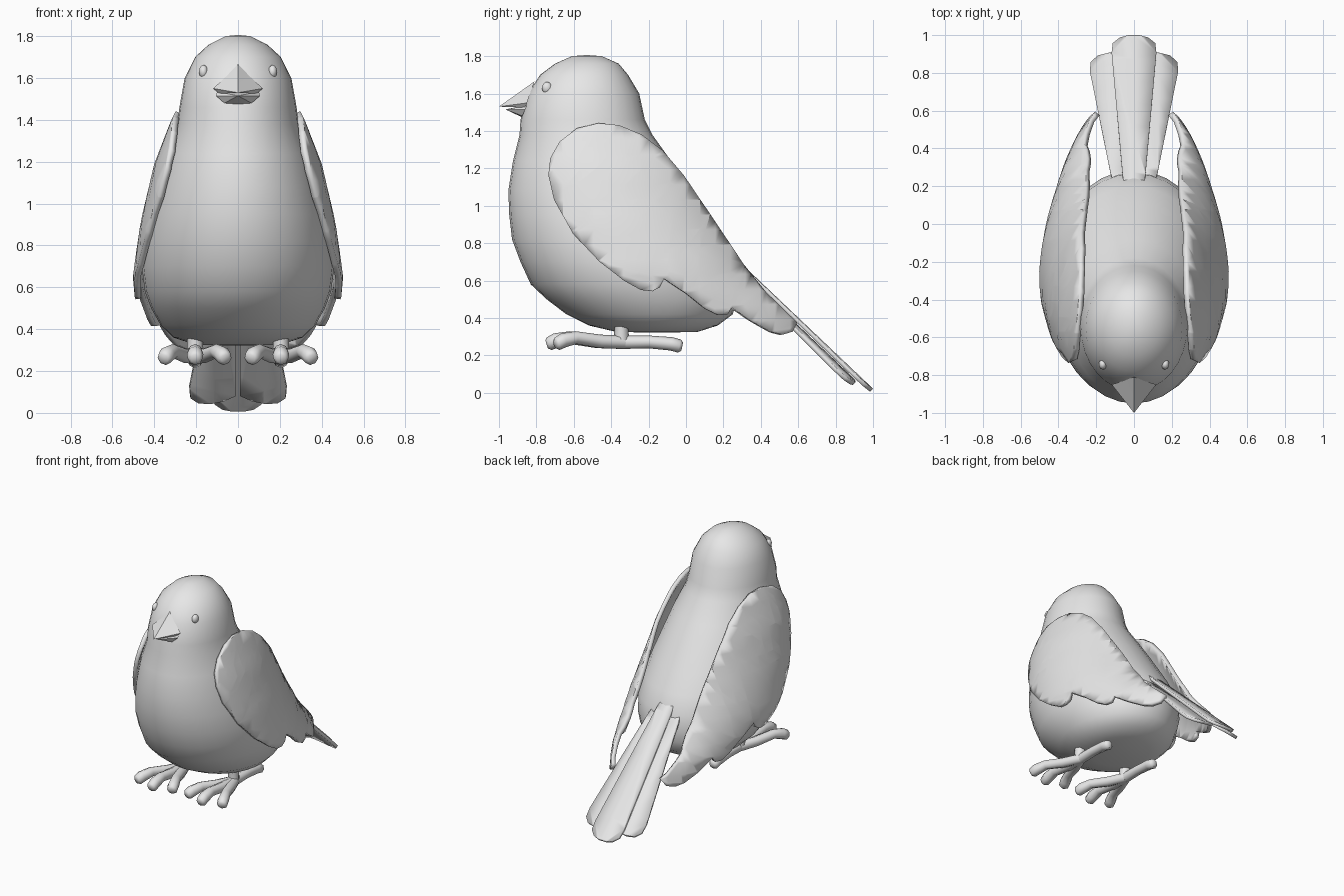
import bpy, bmesh, math
from mathutils import Vector

if "Cube" in bpy.data.objects:
    bpy.data.objects.remove(bpy.data.objects["Cube"])

grey = bpy.data.materials.new("plain_grey")
grey.diffuse_color = (0.8, 0.8, 0.8, 1)
grey.use_nodes = True
grey.node_tree.nodes["Principled BSDF"].inputs["Base Color"].default_value = grey.diffuse_color


def finish(name, bm, angle=40, thickness=0):
    bmesh.ops.recalc_face_normals(bm, faces=bm.faces[:])
    me = bpy.data.meshes.new(name)
    bm.to_mesh(me)
    bm.free()
    me.materials.append(grey)
    ob = bpy.data.objects.new(name, me)
    bpy.context.collection.objects.link(ob)
    if thickness:
        mod = ob.modifiers.new("thickness", 'SOLIDIFY')
        mod.thickness = thickness
        mod.offset = 0
    bpy.ops.object.select_all(action='DESELECT')
    ob.select_set(True)
    bpy.context.view_layer.objects.active = ob
    bpy.ops.object.shade_smooth_by_angle(angle=math.radians(angle))
    return ob


def table(rows, z):
    """Interpolate rows of (z, a, b, ...) at height z."""
    if z <= rows[0][0]:
        return rows[0][1:]
    for p, q in zip(rows, rows[1:]):
        if z <= q[0]:
            t = (z - p[0]) / (q[0] - p[0])
            return [a + (b - a) * t for a, b in zip(p[1:], q[1:])]
    return rows[-1][1:]


def sheet(outline, place, step=0.08):
    """Flat outline cut into a grid, then placed in space."""
    bm = bmesh.new()
    bm.faces.new([bm.verts.new((a, b, 0)) for a, b in outline])
    bmesh.ops.triangulate(bm, faces=bm.faces[:])
    for axis in (0, 1):
        no = Vector((0, 0, 0))
        no[axis] = 1
        lo = min(p[axis] for p in outline)
        hi = max(p[axis] for p in outline)
        k = lo + step * 0.97
        while k < hi:
            bmesh.ops.bisect_plane(bm, geom=bm.verts[:] + bm.edges[:] + bm.faces[:],
                                   plane_co=no * k, plane_no=no)
            k += step
    for v in bm.verts:
        v.co = place(v.co.x, v.co.y)
    return bm


# Body and head: stacked elliptical rings (height, front, back, half width)
rings = [(0.325, -0.37, 0.06, 0.20), (0.36, -0.52, 0.17, 0.31), (0.42, -0.64, 0.25, 0.37),
         (0.50, -0.745, 0.275, 0.415), (0.58, -0.83, 0.285, 0.445), (0.70, -0.885, 0.265, 0.46),
         (0.82, -0.93, 0.20, 0.45), (0.95, -0.945, 0.115, 0.425), (1.08, -0.95, 0.03, 0.39),
         (1.24, -0.925, -0.08, 0.345), (1.38, -0.89, -0.18, 0.29), (1.46, -0.885, -0.22, 0.28),
         (1.60, -0.845, -0.25, 0.255), (1.70, -0.78, -0.31, 0.205),
         (1.76, -0.70, -0.36, 0.14), (1.80, -0.61, -0.45, 0.06)]
N = 32
bm = bmesh.new()
loops = []
for z, front, back, w in rings:
    c, d = (front + back) / 2, (back - front) / 2
    loops.append([bm.verts.new((w * math.cos(2 * math.pi * i / N),
                                c + d * math.sin(2 * math.pi * i / N), z)) for i in range(N)])
for a, b in zip(loops, loops[1:]):
    for i in range(N):
        j = (i + 1) % N
        bm.faces.new((a[i], a[j], b[j], b[i]))
for loop, z in ((loops[0], 0.322), (loops[-1], 1.806)):
    tip = bm.verts.new((0, sum(v.co.y for v in loop) / N, z))
    for i in range(N):
        bm.faces.new((loop[i], loop[(i + 1) % N], tip))
finish("body", bm, 60)

# Wings: feathered outline in side view, wrapped around the flanks
wing_outline = [(-0.47, 1.435), (-0.58, 1.41), (-0.67, 1.34), (-0.72, 1.25), (-0.73, 1.16),
                (-0.70, 1.03), (-0.60, 0.85), (-0.46, 0.70), (-0.33, 0.60), (-0.24, 0.55),
                (-0.18, 0.545), (-0.14, 0.565), (-0.12, 0.61), (0.0, 0.53), (0.10, 0.45),
                (0.17, 0.415), (0.22, 0.42), (0.24, 0.455), (0.36, 0.375), (0.45, 0.325),
                (0.51, 0.31), (0.56, 0.325), (0.585, 0.375), (0.42, 0.53), (0.30, 0.68),
                (0.12, 0.95), (-0.02, 1.16), (-0.13, 1.29), (-0.24, 1.375), (-0.36, 1.425)]
# height, half width, reach behind the widest point
wing_rows = [(0.30, 0.455, 0.95), (0.43, 0.465, 0.92), (0.55, 0.49, 0.78), (0.65, 0.50, 0.71),
             (0.90, 0.465, 0.66), (1.18, 0.40, 0.64), (1.40, 0.315, 0.60), (1.44, 0.295, 0.60)]


def wing_place(side):
    def place(y, z):
        front, back, _ = table(rings, z)
        w, reach = table(wing_rows, z)
        c = min((front + back) / 2, -0.25)
        d = reach if y > c else c - front + 0.02
        x = w * math.sqrt(max(0.05, 1 - ((y - c) / d) ** 2)) - 0.012
        return side * x, y, z
    return place


for side, label in ((-1, "right"), (1, "left")):
    finish(label + "_wing", sheet(wing_outline, wing_place(side)), 40, 0.03)


# Tail: three long feathers sloping down to the ground
def tail_place(drop):
    return lambda x, y: (x, y, 0.69 - drop - 0.95 * (y - 0.3) - 0.6 * x * x)


middle = [(0.04, 0.15), (0.06, 0.25), (0.118, 0.90), (0.112, 0.95), (0.075, 0.98), (0.03, 0.992)]
middle += [(-x, y) for x, y in reversed(middle)]
finish("middle_tail_feather", sheet(middle, tail_place(0.018), 0.12), 40, 0.022)
for side, label in ((-1, "right"), (1, "left")):
    outer = [(0.01, 0.18), (0.10, 0.18), (0.125, 0.27), (0.232, 0.80), (0.228, 0.85),
             (0.19, 0.885), (0.13, 0.90), (0.07, 0.895), (0.01, 0.87)]
    finish(label + "_tail_feather",
           sheet([(side * x, y) for x, y in outer], tail_place(0.06), 0.12), 40, 0.022)


# Beak: two pointed shells
def beak(name, half, tip):
    bm = bmesh.new()
    pts = half + [(-x, y, z) for x, y, z in reversed(half) if x]
    vs = [bm.verts.new(p) for p in pts]
    t = bm.verts.new(tip)
    bm.faces.new(vs)
    for i in range(len(vs)):
        bm.faces.new((vs[i], vs[(i + 1) % len(vs)], t))
    finish(name, bm, 30)


beak("upper_beak", [(0, -0.81, 1.665), (0.055, -0.83, 1.61), (0.118, -0.85, 1.55),
                    (0.09, -0.86, 1.525), (0, -0.86, 1.54)], (0, -1.0, 1.53))
beak("lower_beak", [(0, -0.85, 1.54), (0.10, -0.85, 1.535), (0.105, -0.86, 1.515),
                    (0.065, -0.875, 1.48), (0, -0.88, 1.475)], (0, -0.965, 1.515))


# Tubes for legs and toes
def tube(name, points, radius):
    cu = bpy.data.curves.new(name, 'CURVE')
    cu.dimensions = '3D'
    cu.bevel_depth = radius
    cu.bevel_resolution = 2
    cu.use_fill_caps = True
    sp = cu.splines.new('POLY')
    sp.points.add(len(points) - 1)
    for p, (x, y, z, r) in zip(sp.points, points):
        p.co = (x, y, z, 1)
        p.radius = r
    tmp = bpy.data.objects.new(name + "_path", cu)
    bpy.context.collection.objects.link(tmp)
    bpy.context.view_layer.update()
    me = bpy.data.meshes.new_from_object(
        tmp.evaluated_get(bpy.context.evaluated_depsgraph_get()))
    bpy.data.objects.remove(tmp)
    bm = bmesh.new()
    bm.from_mesh(me)
    bpy.data.meshes.remove(me)
    bmesh.ops.remove_doubles(bm, verts=bm.verts[:], dist=0.0001)
    finish(name, bm, 50)


for side, label in ((-1, "right"), (1, "left")):
    # Eye
    bm = bmesh.new()
    bmesh.ops.create_icosphere(bm, subdivisions=2, radius=1)
    for v in bm.verts:
        v.co = (side * 0.165 + v.co.x * 0.022, -0.743 + v.co.y * 0.028, 1.63 + v.co.z * 0.033)
    finish(label + "_eye", bm, 60)
    # Leg and four toes
    s = side * 0.205
    tube(label + "_leg", [(s, -0.345, 0.27, 1), (s, -0.345, 0.35, 0.95), (s, -0.345, 0.42, 1.1)], 0.04)
    for toe, dx, end in (("outer", 0.15, -0.70), ("middle", 0, -0.745), ("inner", -0.145, -0.70)):
        path = [(s, -0.33, 0.27, 1)]
        for t, z, r in ((0.35, 0.275, 1), (0.7, 0.295, 0.95), (0.88, 0.28, 1.1),
                        (0.97, 0.262, 1.0), (1, 0.258, 0.6)):
            path.append((s + side * dx * t, -0.33 + (end + 0.33) * t, z, r))
        tube(f"{label}_{toe}_toe", path, 0.036)
    tube(label + "_back_toe", [(s, -0.36, 0.27, 1), (s, -0.2, 0.272, 0.95), (s, -0.08, 0.262, 1),
                               (s, -0.035, 0.25, 1), (s, -0.02, 0.247, 0.6)], 0.036)
